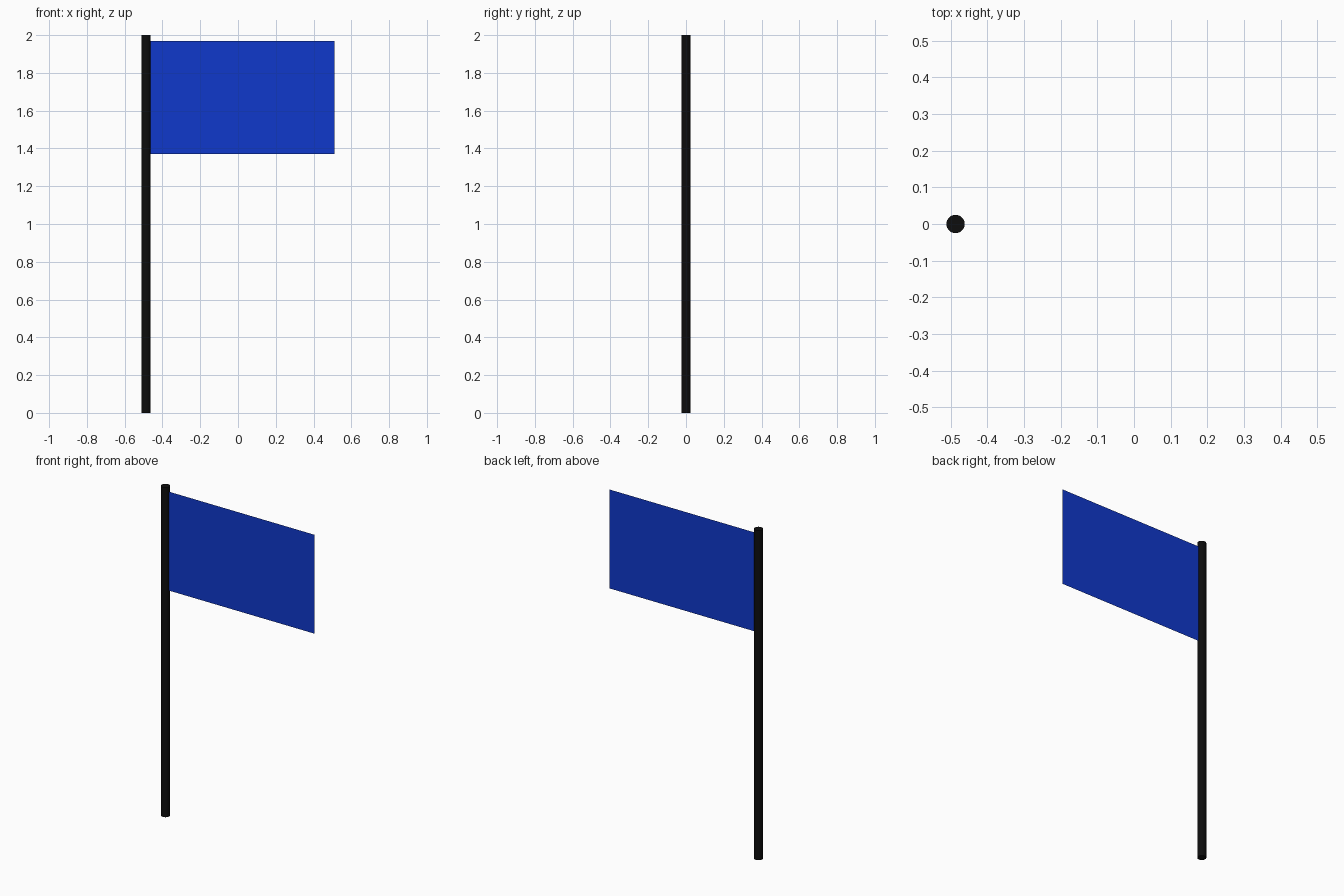
import bpy
import bmesh

if "Cube" in bpy.data.objects:
    bpy.data.objects.remove(bpy.data.objects["Cube"])

POLE_X, POLE_R, HEIGHT = -0.487, 0.025, 2.0


def material(name, color):
    mat = bpy.data.materials.new(name)
    mat.diffuse_color = color
    mat.use_nodes = True
    mat.node_tree.nodes["Principled BSDF"].inputs["Base Color"].default_value = mat.diffuse_color
    return mat


# Pole: a slim upright cylinder
bpy.ops.mesh.primitive_cylinder_add(vertices=32, radius=POLE_R, depth=HEIGHT,
                                    location=(POLE_X, 0, HEIGHT / 2))
pole = bpy.context.object
pole.name = "pole"
pole.data.materials.append(material("black", (0.004, 0.004, 0.004, 1)))
bpy.ops.object.shade_smooth_by_angle()

# Flag: a single flat sheet running from the pole axis to the free edge
x0, x1, z0, z1 = POLE_X, 0.512, 1.37, 1.97
bm = bmesh.new()
bm.faces.new([bm.verts.new((x, 0, z))
              for x, z in ((x0, z0), (x1, z0), (x1, z1), (x0, z1))])
mesh = bpy.data.meshes.new("flag")
bm.to_mesh(mesh)
bm.free()
flag = bpy.data.objects.new("flag", mesh)
bpy.context.collection.objects.link(flag)
mesh.materials.append(material("blue", (0.005, 0.04, 0.6, 1)))
